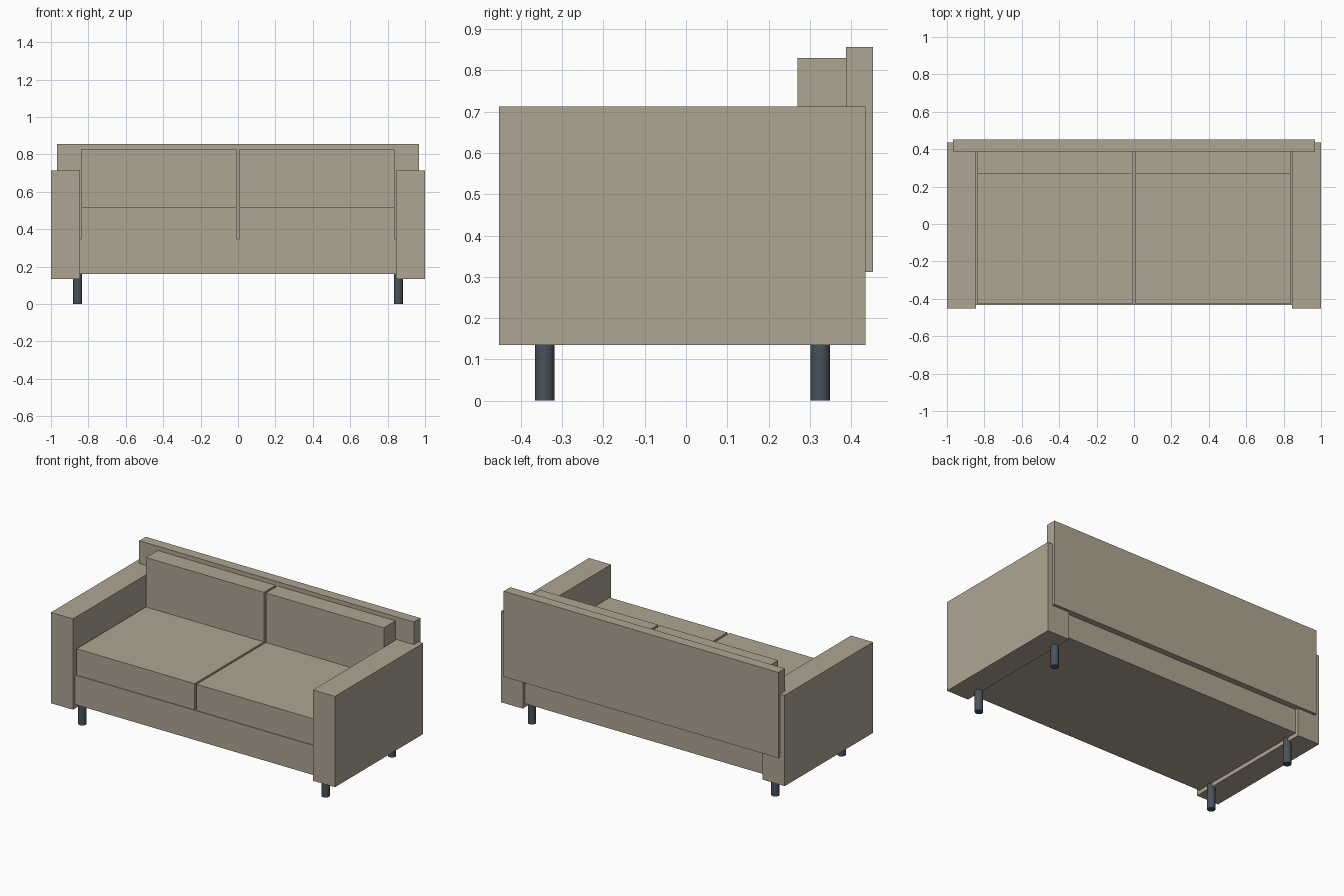
import bpy, bmesh
from mathutils import Vector

if "Cube" in bpy.data.objects:
    bpy.data.objects.remove(bpy.data.objects["Cube"])


def material(name, rgb):
    m = bpy.data.materials.new(name)
    m.diffuse_color = (*rgb, 1)
    m.use_nodes = True
    m.node_tree.nodes["Principled BSDF"].inputs["Base Color"].default_value = m.diffuse_color
    return m


fabric = material("beige_fabric", (0.43, 0.38, 0.29))
metal = material("dark_metal", (0.065, 0.085, 0.105))


def add_object(name, bm, mat):
    mesh = bpy.data.meshes.new(name)
    bm.to_mesh(mesh)
    bm.free()
    mesh.materials.append(mat)
    ob = bpy.data.objects.new(name, mesh)
    bpy.context.collection.objects.link(ob)
    return ob


def box(name, x, y, z):
    """Box from (min, max) ranges, with its origin at its centre."""
    bm = bmesh.new()
    bmesh.ops.create_cube(bm, size=1)
    bmesh.ops.scale(bm, vec=Vector((x[1] - x[0], y[1] - y[0], z[1] - z[0])), verts=bm.verts)
    ob = add_object(name, bm, fabric)
    ob.location = [(a + b) / 2 for a, b in (x, y, z)]
    return ob


def leg(name, x, y, radius=0.024, height=0.16):
    bm = bmesh.new()
    bmesh.ops.create_cone(bm, cap_ends=True, segments=32,
                          radius1=radius, radius2=radius, depth=height)
    for f in bm.faces:
        f.smooth = len(f.verts) == 4
    for e in bm.edges:
        e.smooth = all(len(f.verts) == 4 for f in e.link_faces)
    ob = add_object(name, bm, metal)
    ob.location = (x, y, height / 2)


# Frame and back panel
box("seat_base", (-0.845, 0.845), (-0.432, 0.415), (0.16, 0.348))
box("back_panel", (-0.967, 0.967), (0.387, 0.453), (0.312, 0.857))

# Arms, cushions and legs, once per side
for side, s in (("left", -1), ("right", 1)):
    def span(a, b):
        return tuple(sorted((s * a, s * b)))

    box(side + "_arm", span(0.845, 1.0), (-0.453, 0.435), (0.135, 0.713))
    box(side + "_seat_cushion", span(0.007, 0.838), (-0.427, 0.387), (0.348, 0.515))
    box(side + "_back_cushion", span(0.007, 0.838), (0.27, 0.387), (0.515, 0.83))
    leg(side + "_front_leg", s * 0.857, -0.342)
    leg(side + "_back_leg", s * 0.857, 0.325)
